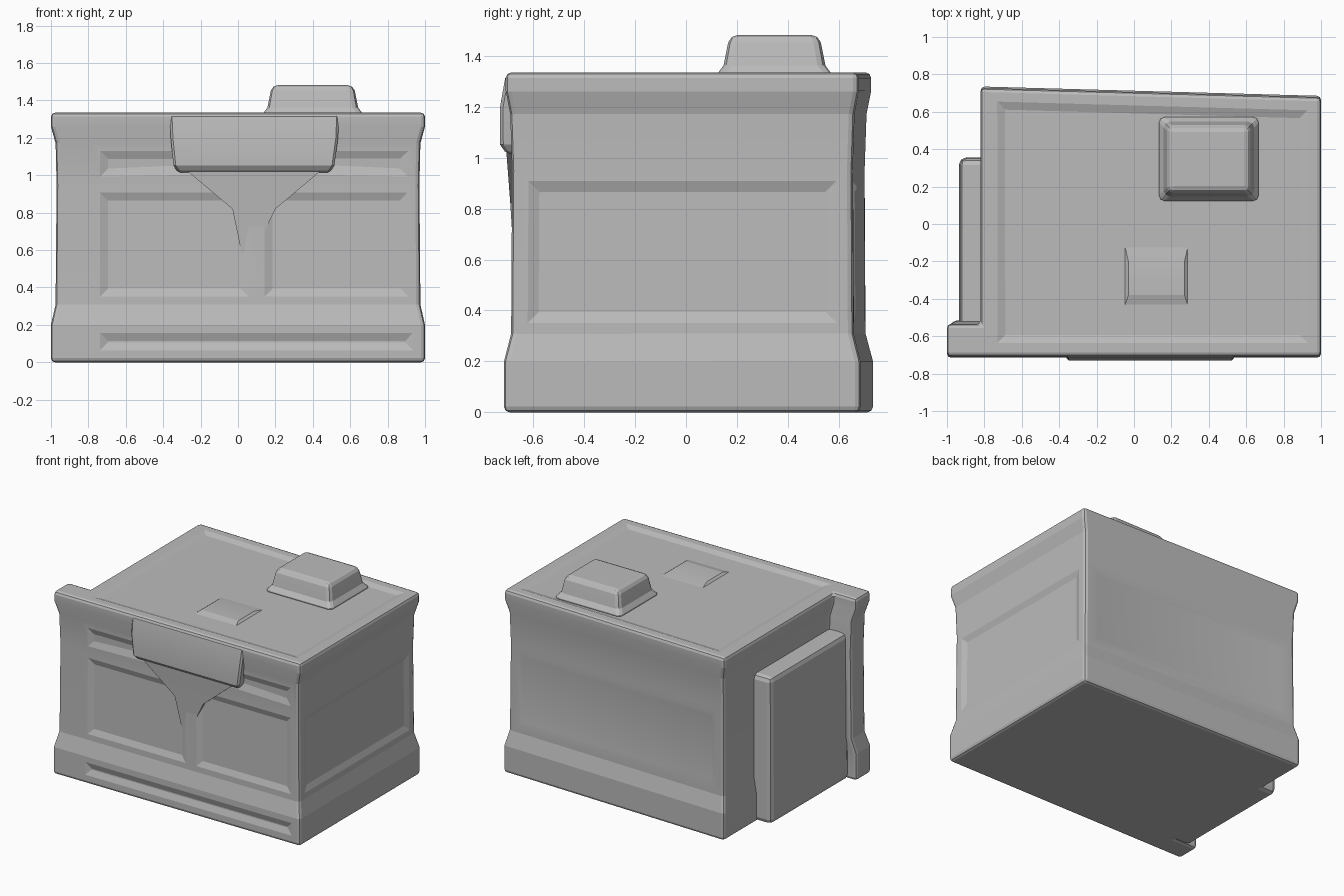
import bpy, bmesh, math
from mathutils import Vector

cube = bpy.data.objects.get("Cube")
if cube:
    bpy.data.objects.remove(cube, do_unlink=True)

grey = bpy.data.materials.new("plain grey")
grey.use_nodes = True
grey.diffuse_color = (0.5, 0.5, 0.5, 1)
grey.node_tree.nodes["Principled BSDF"].inputs["Base Color"].default_value = (0.5, 0.5, 0.5, 1)


def finish(bm, name):
    bmesh.ops.recalc_face_normals(bm, faces=bm.faces)
    mesh = bpy.data.meshes.new(name)
    bm.to_mesh(mesh)
    bm.free()
    mesh.materials.append(grey)
    obj = bpy.data.objects.new(name, mesh)
    bpy.context.collection.objects.link(obj)
    bpy.ops.object.select_all(action='DESELECT')
    obj.select_set(True)
    bpy.context.view_layer.objects.active = obj
    bpy.ops.object.shade_smooth_by_angle(angle=math.radians(12))
    return obj


def loft(rings):
    """Skin a stack of matching outlines and cap both ends."""
    bm = bmesh.new()
    loops = [[bm.verts.new(p) for p in ring] for ring in rings]
    n = len(loops[0])
    for a, b in zip(loops, loops[1:]):
        for i in range(n):
            j = (i + 1) % n
            bm.faces.new((a[i], a[j], b[j], b[i]))
    bm.faces.new(loops[0][::-1])
    bm.faces.new(loops[-1])
    bmesh.ops.recalc_face_normals(bm, faces=bm.faces)
    return bm


def soften(bm, width, segments=2, angle=50):
    edges = [e for e in bm.edges if e.calc_face_angle(0) > math.radians(angle)]
    bmesh.ops.bevel(bm, geom=edges, offset=width, segments=segments,
                    profile=0.5, affect='EDGES', clamp_overlap=True)


def rect(x0, x1, y0, y1, z):
    return [(x0, y0, z), (x1, y0, z), (x1, y1, z), (x0, y1, z)]


def biggest(bm, direction):
    d = Vector(direction)
    return max((f for f in bm.faces if f.normal.dot(d) > 0.9), key=lambda f: f.calc_area())


def sink(bm, face, margin, depth):
    """Press a sloping-edged panel into a face."""
    for thickness, d in ((margin, 0), (0.06, -depth)):
        bmesh.ops.inset_individual(bm, faces=[face], thickness=thickness, depth=d)


# Body: waisted walls, with a flange at the front right corner
outline = [(-1, -.715), (1, -.715), (1, .685), (-.82, .735), (-.82, -.54), (-1, -.54)]
levels = [(0, 1, 1), (.2, 1, 1), (.31, .975, .96), (.95, .97, .955),
          (1.17, .975, .965), (1.26, 1, .99), (1.335, 1, .99)]
body = loft([[(x * sx, y * sy, z) for x, y in outline] for z, sx, sy in levels])
soften(body, 0.022)
bmesh.ops.bisect_plane(body, geom=body.verts[:] + body.edges[:] + body.faces[:],
                       plane_co=(-.78, 0, 0), plane_no=(1, 0, 0))
body.normal_update()

# Shallow sunken panels
front = biggest(body, (0, -1, 0))
bmesh.ops.bisect_plane(body, geom=[front] + front.edges[:] + front.verts[:],
                       plane_co=(.1, 0, 0), plane_no=(1, 0, 0))
body.normal_update()
halves = [f for f in body.faces if f.normal.y < -.9 and f.calc_area() > .3]
for f in halves:
    sink(body, f, 0.06, 0.015)
sink(body, biggest(body, (1, 0, 0)), 0.06, 0.015)
sink(body, biggest(body, (0, 1, 0)), 0.06, 0.008)
sink(body, biggest(body, (0, 0, 1)), 0.07, 0.015)
finish(body, "body")

# Raised door panel on the right side
door = loft([rect(-.935, -.75, -.56, .355, 0), rect(-.93, -.75, -.56, .35, 1.07)])
soften(door, 0.035)
finish(door, "side_panel")

# Flap hanging over the front, narrower at its lower edge
flap_levels = [(1.015, -.32, .49, -.705), (1.05, -.345, .515, -.73),
               (1.2, -.36, .535, -.73), (1.325, -.365, .54, -.708)]
flap = loft([rect(x0, x1, y, -.62, z) for z, x0, x1, y in flap_levels])
soften(flap, 0.012, 1)
finish(flap, "front_flap")

# Fold tapering away below the flap
fold = loft([rect(.02, .08, -.675, -.62, .58), rect(-.03, .2, -.69, -.62, .82),
             rect(-.28, .45, -.706, -.62, 1.03)])
finish(fold, "front_fold")

# Chimney block with a flared foot
block_levels = [(1.3, .05), (1.335, .045), (1.365, .02), (1.45, .005), (1.482, -.005)]
block = loft([rect(.18 - g, .62 + g, .17 - g, .525 + g, z) for z, g in block_levels])
soften(block, 0.028)
finish(block, "top_block")

# Low swelling on the lid
bump = loft([rect(-.06, .3, -.47, -.07, 1.31), rect(-.03, .27, -.38, -.2, 1.333)])
finish(bump, "lid_swelling")
